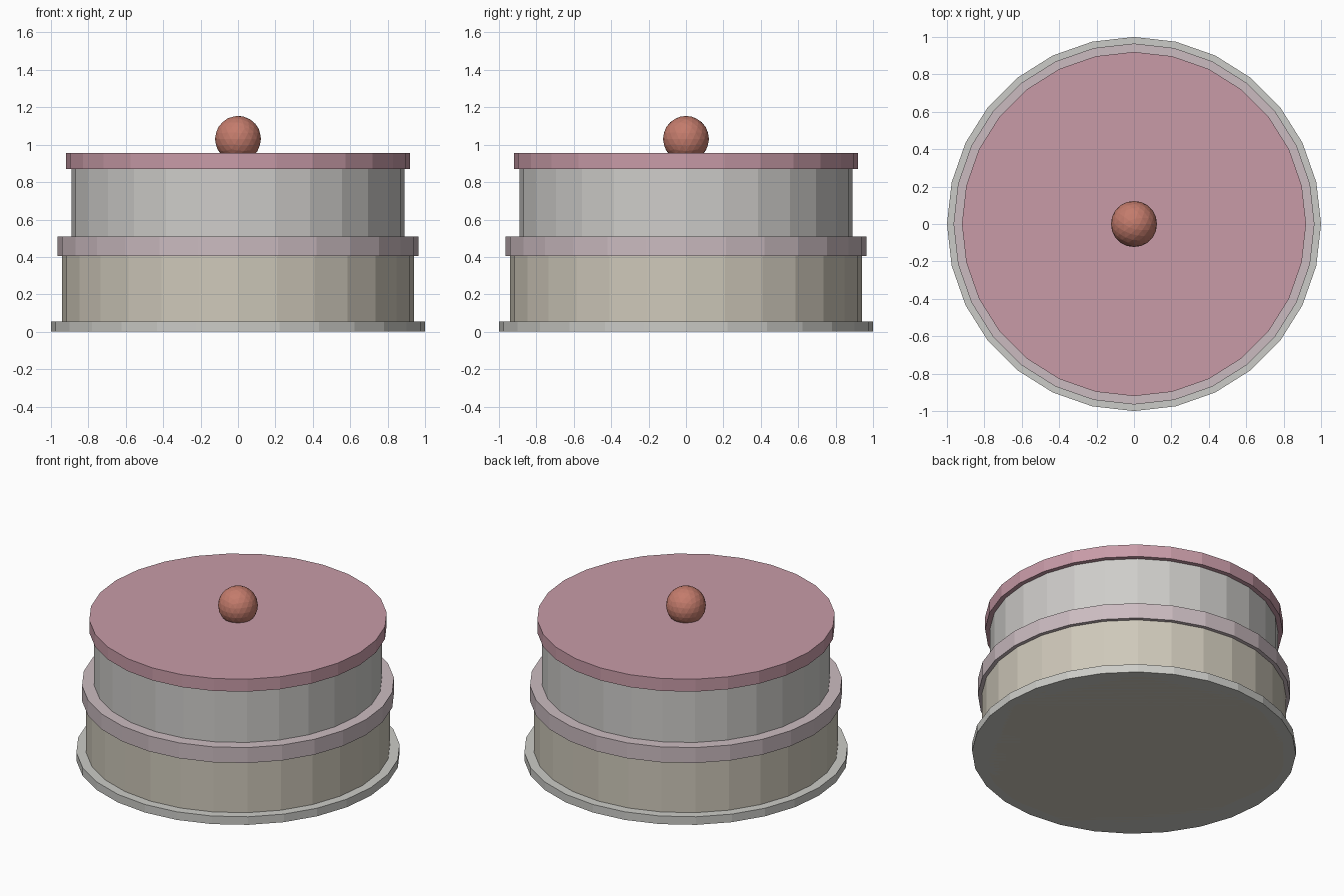
import bpy

if "Cube" in bpy.data.objects:
    bpy.data.objects.remove(bpy.data.objects["Cube"])

SIDES = 28


def paint(obj, name, color):
    mat = bpy.data.materials.new(name)
    mat.diffuse_color = (*color, 1)
    mat.use_nodes = True
    mat.node_tree.nodes["Principled BSDF"].inputs["Base Color"].default_value = mat.diffuse_color
    obj.data.materials.append(mat)


def disc(name, radius, z0, z1, color):
    bpy.ops.mesh.primitive_cylinder_add(
        vertices=SIDES, radius=radius, depth=z1 - z0, location=(0, 0, (z0 + z1) / 2))
    obj = bpy.context.object
    obj.name = name
    paint(obj, name + "_color", color)


# Stacked cake: plate, two layers, cream band and icing
disc("plate", 1.0, 0.0, 0.055, (0.60, 0.60, 0.57))
disc("lower_layer", 0.94, 0.0, 0.405, (0.62, 0.58, 0.49))
disc("middle_band", 0.965, 0.405, 0.51, (0.60, 0.50, 0.53))
disc("upper_layer", 0.89, 0.51, 0.87, (0.62, 0.61, 0.59))
disc("top_icing", 0.92, 0.87, 0.955, (0.58, 0.33, 0.39))

# Round topping sunk slightly into the icing
bpy.ops.mesh.primitive_ico_sphere_add(subdivisions=3, radius=0.123, location=(0, 0, 1.031))
topping = bpy.context.object
topping.name = "berry_topping"
paint(topping, "berry_color", (0.55, 0.20, 0.15))
